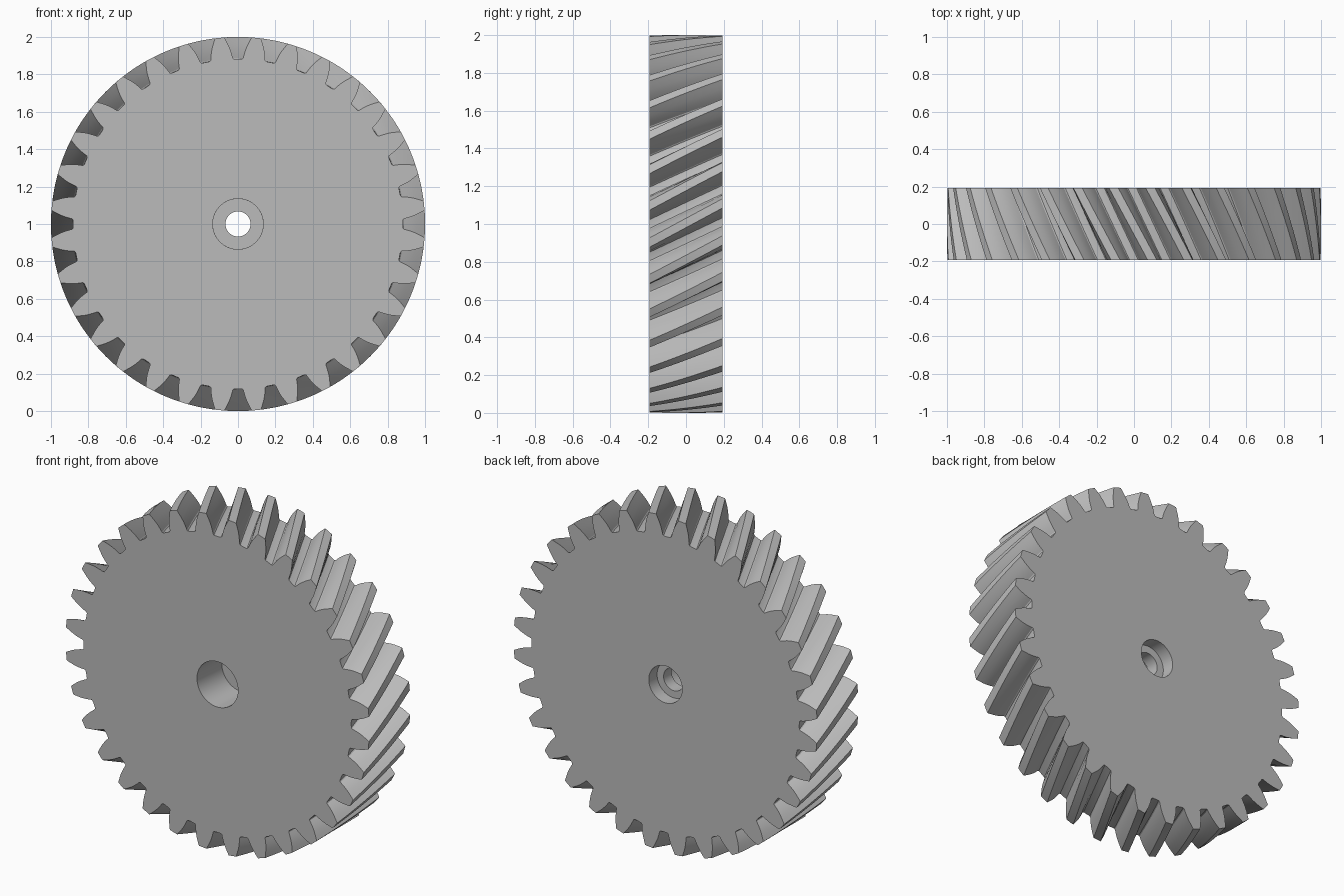
import bpy
import bmesh
from math import cos, sin, pi, radians

cube = bpy.data.objects.get("Cube")
if cube:
    bpy.data.objects.remove(cube, do_unlink=True)

TEETH = 32
HALF_WIDTH = 0.193
TWIST = radians(11.9)      # rotation of the teeth from front to back
STEPS = 12

# Half of one gap between teeth: (radius, angle from gap centre)
HALF_GAP = [(0.881, 0.012), (0.882, 0.026), (0.888, 0.032), (0.905, 0.036),
            (0.93, 0.043), (0.955, 0.0525), (0.98, 0.064), (1.0, 0.0735)]
PITCH = 2 * pi / TEETH
GAP = [(r, -a) for r, a in reversed(HALF_GAP)] + HALF_GAP
GAP.append((1.0, PITCH / 2))               # middle of the tooth tip
PROFILE = [(r, a + i * PITCH) for i in range(TEETH) for r, a in GAP]


def add_ring(bm, y, radius=None):
    """Closed loop at depth y: the tooth outline, or a circle of the given radius."""
    turn = TWIST * (y + HALF_WIDTH) / (2 * HALF_WIDTH)
    ring = []
    for r, a in PROFILE:
        r = radius or r
        ring.append(bm.verts.new((r * cos(a + turn), y, 1 + r * sin(a + turn))))
    return ring


bm = bmesh.new()

# Helical toothed rim, front to back
rings = [add_ring(bm, -HALF_WIDTH + 2 * HALF_WIDTH * i / STEPS) for i in range(STEPS + 1)]

# Back face, back recess, through bore, front recess
for y, radius in [(HALF_WIDTH, 0.11), (0.115, 0.11), (0.115, 0.067),
                  (0.04, 0.067), (0.04, 0.135), (-HALF_WIDTH, 0.135)]:
    rings.append(add_ring(bm, y, radius))

# Skin the loops into one closed band
count = len(PROFILE)
for a, b in zip(rings, rings[1:] + rings[:1]):
    for i in range(count):
        j = (i + 1) % count
        bm.faces.new((a[i], a[j], b[j], b[i]))
bmesh.ops.recalc_face_normals(bm, faces=bm.faces)

mesh = bpy.data.meshes.new("helical_gear")
bm.to_mesh(mesh)
bm.free()
gear = bpy.data.objects.new("helical_gear", mesh)
bpy.context.collection.objects.link(gear)

# Plain grey
grey = bpy.data.materials.new("grey")
grey.use_nodes = True
color = (0.5, 0.5, 0.5, 1)
grey.diffuse_color = color
grey.node_tree.nodes["Principled BSDF"].inputs["Base Color"].default_value = color
mesh.materials.append(grey)

bpy.context.view_layer.objects.active = gear
gear.select_set(True)
bpy.ops.object.shade_smooth_by_angle(angle=radians(25))
